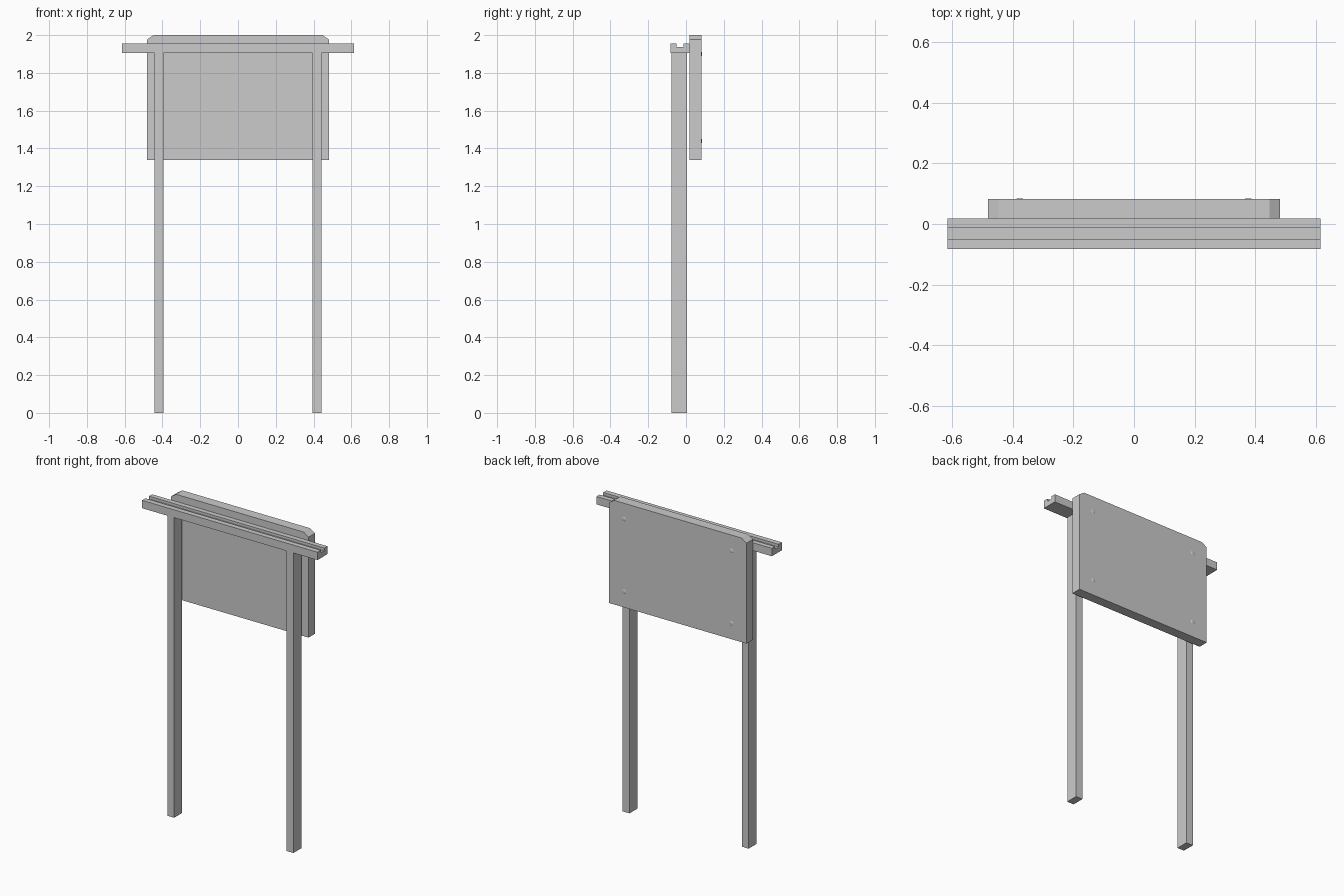
import bpy, bmesh, math
from mathutils import Matrix

if "Cube" in bpy.data.objects:
    bpy.data.objects.remove(bpy.data.objects["Cube"])


def prism(name, profile, axis, start, end):
    """Extrude a closed 2D profile along x (profile = y,z) or y (profile = x,z)."""
    bm = bmesh.new()
    place = (lambda a, b: (start, a, b)) if axis == 'x' else (lambda a, b: (a, start, b))
    face = bm.faces.new([bm.verts.new(place(a, b)) for a, b in profile])
    ext = bmesh.ops.extrude_face_region(bm, geom=[face])
    moved = [v for v in ext['geom'] if isinstance(v, bmesh.types.BMVert)]
    d = end - start
    bmesh.ops.translate(bm, verts=moved, vec=(d, 0, 0) if axis == 'x' else (0, d, 0))
    bmesh.ops.recalc_face_normals(bm, faces=bm.faces)
    return finish(name, bm)


def finish(name, bm):
    mesh = bpy.data.meshes.new(name)
    bm.to_mesh(mesh)
    bm.free()
    obj = bpy.data.objects.new(name, mesh)
    bpy.context.collection.objects.link(obj)
    return obj


def screw_head(name, x, z):
    """Low flat-topped screw head on the back of the board."""
    bm = bmesh.new()
    bmesh.ops.create_cone(bm, cap_ends=True, segments=16, radius1=0.016, radius2=0.009,
                          depth=0.003,
                          matrix=Matrix.Translation((x, 0.0828, z))
                          @ Matrix.Rotation(-math.pi / 2, 4, 'X'))
    return finish(name, bm)


# Two posts
for side, label in ((-1, "left"), (1, "right")):
    x = side * 0.418
    w = 0.024
    prism(label + "_post",
          [(x - w, 0), (x + w, 0), (x + w, 1.905), (x - w, 1.905)], 'y', -0.076, 0.004)

# Grooved top rail
prism("grooved_rail",
      [(-0.082, 1.905), (0.018, 1.905), (0.018, 1.955), (-0.013, 1.955),
       (-0.013, 1.938), (-0.049, 1.938), (-0.049, 1.955), (-0.082, 1.955)],
      'x', -0.615, 0.615)

# Board with clipped upper corners
prism("board",
      [(-0.482, 1.34), (0.482, 1.34), (0.482, 1.977), (0.447, 2.0),
       (-0.447, 2.0), (-0.482, 1.977)], 'y', 0.018, 0.082)

# Four screw heads on the back
for x in (-0.377, 0.377):
    for z in (1.44, 1.9):
        screw_head("screw_head", x, z)
